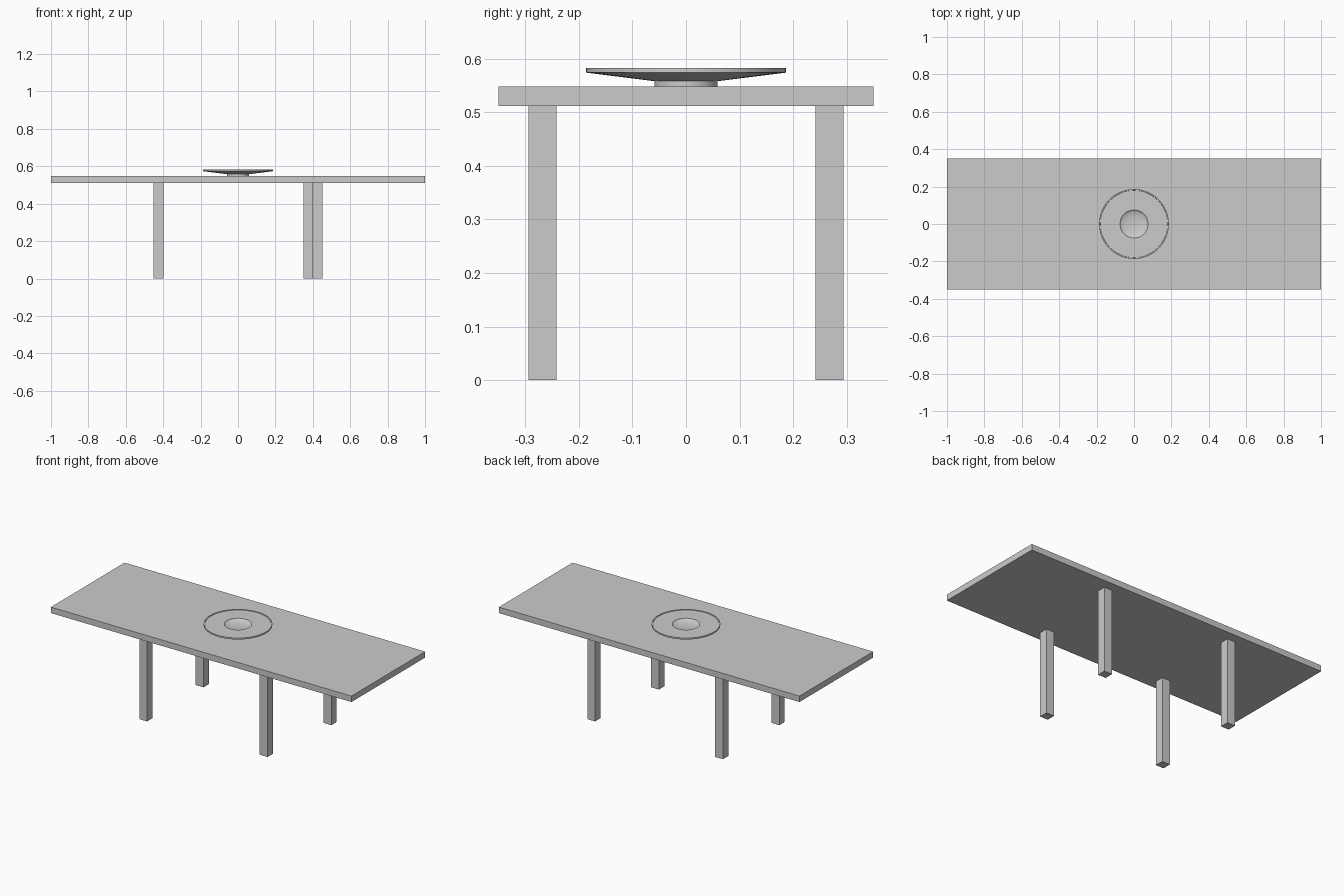
import bpy, bmesh, math

if "Cube" in bpy.data.objects:
    bpy.data.objects.remove(bpy.data.objects["Cube"])

# One plain grey for the whole model
grey = bpy.data.materials.new("plain grey")
grey.diffuse_color = (0.6, 0.6, 0.6, 1)
grey.use_nodes = True
grey.node_tree.nodes["Principled BSDF"].inputs["Base Color"].default_value = grey.diffuse_color


def finish(name, bm):
    bmesh.ops.recalc_face_normals(bm, faces=bm.faces)
    me = bpy.data.meshes.new(name)
    bm.to_mesh(me)
    bm.free()
    me.materials.append(grey)
    ob = bpy.data.objects.new(name, me)
    bpy.context.collection.objects.link(ob)
    return ob


def box(name, x0, x1, y0, y1, z0, z1):
    bm = bmesh.new()
    bmesh.ops.create_cube(bm, size=1)
    for v in bm.verts:
        v.co = (x1 if v.co.x > 0 else x0,
                y1 if v.co.y > 0 else y0,
                z1 if v.co.z > 0 else z0)
    return finish(name, bm)


def lathe(name, profile, sides):
    bm = bmesh.new()
    vs = [bm.verts.new((r, 0, z)) for r, z in profile]
    es = [bm.edges.new(p) for p in zip(vs, vs[1:])]
    bmesh.ops.spin(bm, geom=vs + es, cent=(0, 0, 0), axis=(0, 0, 1),
                   angle=2 * math.pi, steps=sides, use_duplicate=False)
    bmesh.ops.remove_doubles(bm, verts=bm.verts, dist=1e-5)
    return finish(name, bm)


# Table top
box("table_top", -1, 1, -0.35, 0.35, 0.512, 0.548)

# Legs: the front right one stands a little further in
w = 0.026
for name, x, y in (("front_left_leg", -0.425, -0.268),
                   ("back_left_leg", -0.425, 0.268),
                   ("front_right_leg", 0.376, -0.268),
                   ("back_right_leg", 0.425, 0.268)):
    box(name, x - w, x + w, y - w, y + w, 0, 0.512)

# Dish: foot, flared underside, thin lip, flat top with a shallow round hollow
hollow = [(0.075 * math.cos(a), 0.580 - 0.016 * math.sin(a))
          for a in (math.radians(15 * i) for i in range(7))]
hollow[-1] = (0, 0.564)
profile = [(0, 0.548), (0.059, 0.548), (0.059, 0.558), (0.187, 0.574),
           (0.187, 0.583), (0.181, 0.583), (0.180, 0.580)] + hollow
dish = lathe("dish", profile, 48)
bpy.context.view_layer.objects.active = dish
dish.select_set(True)
bpy.ops.object.shade_smooth_by_angle(angle=math.radians(30))
